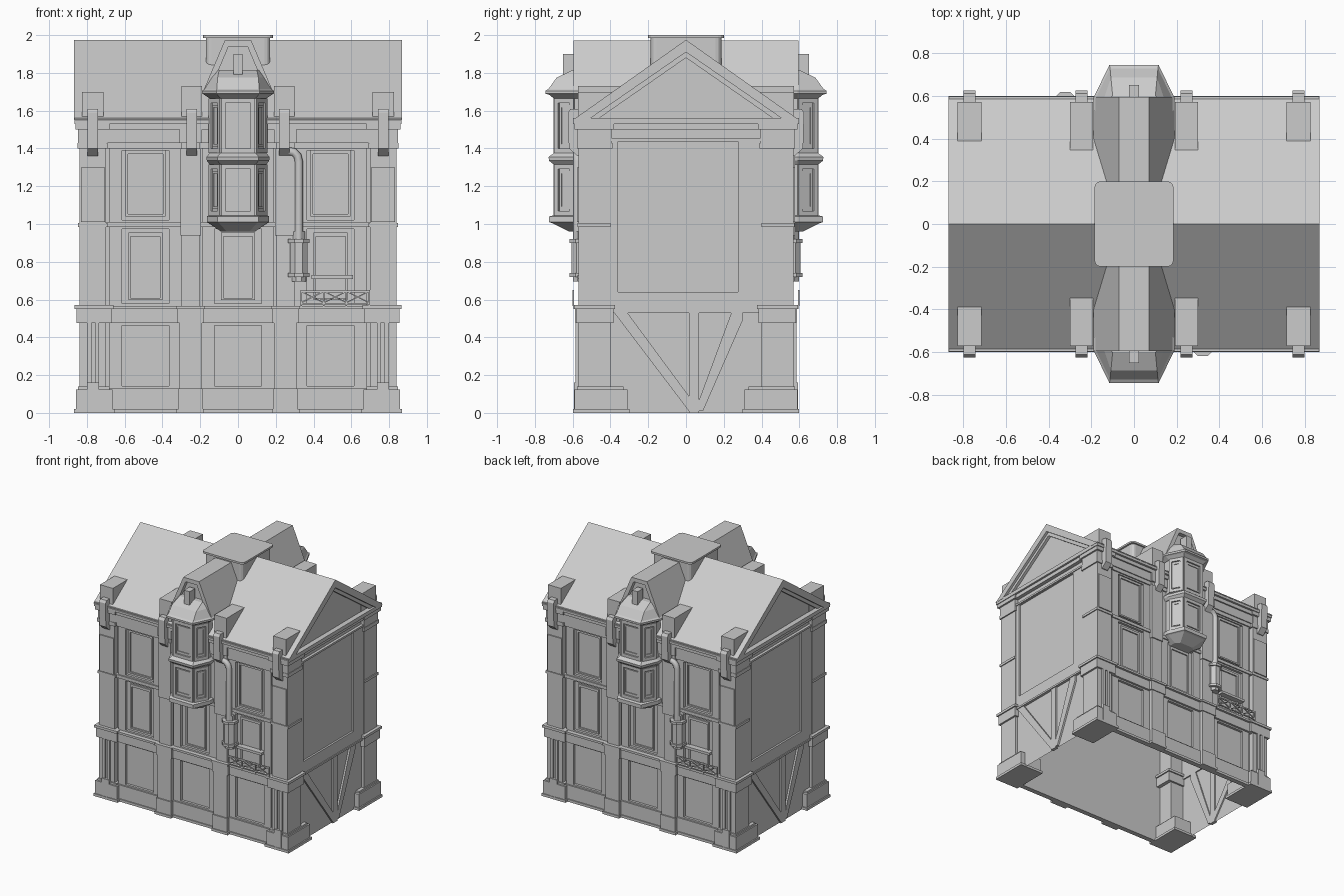
import bpy, bmesh, math
from mathutils import Matrix

if "Cube" in bpy.data.objects:
    bpy.data.objects.remove(bpy.data.objects["Cube"], do_unlink=True)

stone = bpy.data.materials.new("plain grey stone")
stone.use_nodes = True
GREY = (0.6, 0.6, 0.6, 1)
stone.diffuse_color = GREY
stone.node_tree.nodes["Principled BSDF"].inputs["Base Color"].default_value = GREY
half = []          # parts repeated by a half turn


def finish(name, bm, turn=True):
    bmesh.ops.recalc_face_normals(bm, faces=bm.faces)
    mesh = bpy.data.meshes.new(name)
    bm.to_mesh(mesh)
    bm.free()
    mesh.materials.append(stone)
    ob = bpy.data.objects.new(name, mesh)
    bpy.context.collection.objects.link(ob)
    if turn:
        half.append(ob)
    return ob


def add_box(bm, x0, x1, y0, y1, z0, z1):
    m = Matrix.Translation(((x0 + x1) / 2, (y0 + y1) / 2, (z0 + z1) / 2))
    bmesh.ops.create_cube(bm, size=1, matrix=m @ Matrix.Diagonal((x1 - x0, y1 - y0, z1 - z0, 1)))


def boxes(name, *items, turn=True):
    bm = bmesh.new()
    for b in items:
        add_box(bm, *b)
    return finish(name, bm, turn)


def frame(name, outer, inner, y0, y1):
    """Rectangular frame facing the front, from (x0, x1, z0, z1) rectangles."""
    a, b, c, d = outer
    e, f, g, h = inner
    return boxes(name, (a, e, y0, y1, c, d), (f, b, y0, y1, c, d),
                 (e, f, y0, y1, c, g), (e, f, y0, y1, h, d))


def prism(name, pts, axis, a, b, turn=True):
    """Extrude a profile along x (points y,z) or y (points x,z)."""
    bm = bmesh.new()
    put = (lambda p: (a, p[0], p[1])) if axis == "x" else (lambda p: (p[0], a, p[1]))
    face = bm.faces.new([bm.verts.new(put(p)) for p in pts])
    new = bmesh.ops.extrude_face_region(bm, geom=[face])["geom"]
    step = (b - a, 0, 0) if axis == "x" else (0, b - a, 0)
    bmesh.ops.translate(bm, vec=step, verts=[v for v in new if isinstance(v, bmesh.types.BMVert)])
    return finish(name, bm, turn)


def bay(name, rows):
    """Loft of half-hexagon rings given as (z, half width, front half width, depth)."""
    bm = bmesh.new()
    rings = []
    for z, w, f, d in rows:
        pts = [(-w, -.53), (-w, -.59), (-f, -d), (f, -d), (w, -.59), (w, -.53)]
        rings.append([bm.verts.new((x, y, z)) for x, y in pts])
    for r, s in zip(rings, rings[1:]):
        for i in range(6):
            j = (i + 1) % 6
            bm.faces.new((r[i], r[j], s[j], s[i]))
    bm.faces.new(rings[0])
    bm.faces.new(rings[-1])
    return finish(name, bm)


# Open-bottomed wall shell
bm = bmesh.new()
add_box(bm, -.82, .82, -.53, .53, 0, 1.55)
bm.faces.ensure_lookup_table()
bmesh.ops.delete(bm, geom=[f for f in bm.faces if f.calc_center_median().z < .01], context="FACES")
finish("wall_shell", bm, False)

# Main roof, gable wall and crossing dormer roof
prism("main_roof", [(-.6, 1.55), (0, 1.975), (.6, 1.55), (.52, 1.55), (0, 1.91), (-.52, 1.55)],
      "x", -.868, .868, False)
prism("gable_wall", [(-.54, 1.55), (0, 1.93), (.54, 1.55)], "x", -.825, .825, False)
prism("dormer_roof", [(-.19, 1.69), (-.07, 1.972), (.07, 1.972), (.19, 1.69)], "y", -.56, .56, False)
prism("dormer_gable_frame", [(-.19, 1.69), (-.07, 1.972), (.07, 1.972), (.19, 1.69),
                             (.155, 1.69), (.05, 1.94), (-.05, 1.94), (-.155, 1.69)], "y", -.595, -.55)
for name, w, d, z0, z1 in (("cap_body", .17, .187, 1.84, 1.985), ("cap_rim", .185, .2, 1.985, 2)):
    cap = boxes(name, (-w, w, -d, d, z0, z1), turn=False)
    bm = bmesh.new()
    bm.from_mesh(cap.data)
    upright = [e for e in bm.edges if abs(e.verts[0].co.z - e.verts[1].co.z) > .01]
    bmesh.ops.bevel(bm, geom=upright, offset=.03, segments=3, profile=.5, affect="EDGES")
    bm.to_mesh(cap.data)
    bm.free()

# Horizontal mouldings along the front
boxes("plinth", (-.83, .83, -.562, -.53, .02, .13), (-.84, .84, -.57, -.53, 0, .02))
boxes("ground_cornice", (-.84, .84, -.567, -.53, .475, .55), (-.85, .85, -.585, -.53, .55, .567))
boxes("middle_rail", (-.82, .82, -.56, -.53, .985, 1.01))
boxes("eaves_band", (-.83, .83, -.56, -.53, 1.4, 1.43), (-.835, .835, -.568, -.53, 1.43, 1.5),
      (-.85, .85, -.58, -.53, 1.5, 1.53), (-.865, .865, -.597, -.53, 1.53, 1.56))

# Panelled bays on three storeys
for cx in (-.49, 0, .49):
    for storey, z0, z1 in (("ground", .13, .475), ("first", .567, .985), ("second", 1.01, 1.4)):
        frame(storey + "_bay_frame", (cx - .19, cx + .19, z0, z1),
              (cx - .125, cx + .125, z0 + .012, z1 - .012), -.55, -.53)
        if storey != "ground":
            w, t = (.09, .05) if storey == "first" else (.105, .03)
            frame(storey + "_window_surround", (cx - w, cx + w, z0 + .03, z1 - t + .02),
                  (cx - w + .012, cx + w - .012, z0 + .042, z1 - t), -.54, -.53)

# Corner piers, wrapping round to the sides
for s in (-1, 1):
    def pier(x0, x1, y, z0, z1, yin=-.4):
        return (min(s * x0, s * x1), max(s * x0, s * x1), y, yin, z0, z1)
    boxes("corner_pier",
          pier(.7, .84, -.568, .02, 1.53),
          pier(.655, .868, -.597, 0, .02, -.3), pier(.665, .858, -.59, .02, .125, -.31),
          pier(.68, .848, -.578, .125, .14, -.33),
          pier(.67, .855, -.583, .475, .55, -.385), pier(.66, .865, -.593, .55, .57, -.375),
          pier(.69, .848, -.575, .985, 1.005), pier(.69, .85, -.577, 1.4, 1.43, -.39),
          pier(.695, .846, -.574, 1.43, 1.5, -.395), pier(.68, .86, -.59, 1.5, 1.56, -.38))
    boxes("slim_shaft", pier(.735, .755, -.585, .14, .475, -.55), pier(.775, .8, -.585, .14, .475, -.55),
          pier(.735, .8, -.593, .02, .16, -.55))
    boxes("upper_pier_panel", pier(.705, .83, -.577, 1.01, 1.3, -.55))

    # Inner pilasters
    boxes("inner_pilaster",
          pier(.2, .3, -.568, .02, 1.53, -.53), pier(.18, .325, -.597, 0, .02, -.53),
          pier(.185, .315, -.59, .02, .13, -.53), pier(.19, .31, -.58, .13, .475, -.53),
          pier(.18, .32, -.587, .475, .55, -.53), pier(.175, .325, -.595, .55, .567, -.53),
          pier(.195, .305, -.577, .94, 1.4, -.53), pier(.19, .31, -.58, 1.43, 1.5, -.53))

    # Roof blocks and hooked eaves brackets
    for x, back, top, w in ((.77, -.38, 1.7, .057), (.245, -.345, 1.73, .054)):
        boxes("roof_block", (s * x - w, s * x + w, -.572, back, 1.54, top))
        prism("eaves_bracket", [(-.55, 1.61), (-.612, 1.61), (-.625, 1.59), (-.62, 1.4), (-.575, 1.36), (-.55, 1.36)],
              "x", s * x - .028, s * x + .028)

# Projecting bay window
bay("bay_body", [(1.03, .145, .088, .69), (1.69, .145, .088, .69)])
bay("bay_foot", [(.96, .09, .06, .62), (1.005, .155, .1, .71), (1.01, .165, .108, .725),
                 (1.04, .165, .108, .725), (1.045, .155, .098, .705)])
bay("bay_middle_band", [(1.315, .15, .093, .7), (1.335, .165, .108, .725), (1.355, .168, .11, .728),
                        (1.375, .15, .093, .7)])
bay("bay_hood", [(1.665, .15, .093, .7), (1.685, .18, .11, .725), (1.69, .19, .115, .745),
                 (1.705, .19, .115, .745), (1.715, .178, .112, .728), (1.775, .14, .108, .685), (1.815, .112, .1, .6)])
boxes("hood_finial", (-.024, .024, -.65, -.58, 1.78, 1.9))
for z0, z1 in ((1.045, 1.315), (1.375, 1.665)):
    for px, py, turn, w in ((0, -.69, 0, .088), (-.1165, -.64, -60.3, .057), (.1165, -.64, 60.3, .057)):
        m = Matrix.Translation((px, py, 0)) @ Matrix.Rotation(math.radians(turn), 4, "Z")
        parts = [frame("bay_window_frame", (-w, w, z0, z1), (-w + .022, w - .022, z0 + .025, z1 - .025), -.012, .01),
                 frame("bay_window_casing", (-w + .028, w - .028, z0 + .035, z1 - .035),
                       (-w + .038, w - .038, z0 + .048, z1 - .048), -.006, .01)]
        for ob in parts:
            ob.data.transform(m)

# Rainwater pipe with its hopper
cu = bpy.data.curves.new("pipe_path", "CURVE")
cu.dimensions = "3D"
cu.bevel_depth, cu.bevel_resolution, cu.use_fill_caps = .022, 2, True
path = [(.27, 1.385), (.295, 1.38), (.315, 1.36), (.322, 1.33), (.322, .9)]
sp = cu.splines.new("POLY")
sp.points.add(len(path) - 1)
for p, (x, z) in zip(sp.points, path):
    p.co = (x, -.575, z, 1)
tmp = bpy.data.objects.new("pipe_path", cu)
bm = bmesh.new()
bm.from_mesh(tmp.to_mesh())
tmp.to_mesh_clear()
bpy.data.objects.remove(tmp)
pipe = finish("rain_pipe", bm)
for poly in pipe.data.polygons:
    poly.use_smooth = True
bm = bmesh.new()
for r, z0, z1 in ((.04, .695, .72), (.062, .72, .74), (.05, .74, .9), (.062, .9, .92), (.034, .92, .96)):
    bmesh.ops.create_cone(bm, cap_ends=True, segments=8, radius1=r, radius2=r, depth=z1 - z0,
                          matrix=Matrix.Translation((.322, -.56, (z0 + z1) / 2)) @ Matrix.Rotation(math.pi / 8, 4, "Z"))
finish("pipe_hopper", bm)

# Small balcony with crossed rails
boxes("balcony_rail", (.33, .7, -.6, -.592, .638, .648), (.33, .7, -.6, -.592, .575, .583),
      *[(x, x + .008, -.6, -.592, .567, .65) for x in (.33, .45, .57, .692)])
for x in (.334, .454, .574):
    for a, b in ((.58, .64), (.64, .58)):
        prism("balcony_cross", [(x, a), (x + .12, b), (x + .12, b + .007), (x, a + .007)], "y", -.6, -.594)
boxes("window_sill", (.39, .61, -.575, -.53, .71, .73))

# Side wall: framed field, timber struts and pediment moulding
boxes("side_field_frame", (.81, .835, -.4, -.36, .54, 1.45), (.81, .835, .275, .4, .54, 1.45),
      (.81, .835, -.36, .275, .54, .64), (.81, .835, -.36, .275, 1.438, 1.45))
boxes("side_rails", (.81, .842, -.4, .4, .53, .545), (.81, .842, -.4, .4, 1.44, 1.455),
      (.81, .85, -.55, .55, 1.5, 1.53), (.81, .866, -.59, .59, 1.53, 1.56))
boxes("side_post", (.81, .835, .015, .07, 0, .53))
prism("side_strut_left", [(-.38, .53), (-.31, .53), (.015, .09), (.015, .01)], "x", .81, .835)
prism("side_strut_right", [(.24, .53), (.3, .53), (.3, .49), (.09, .01), (.07, .01), (.07, .07)], "x", .81, .835)
prism("pediment_moulding", [(-.54, 1.56), (0, 1.935), (.54, 1.56), (.46, 1.56), (0, 1.88), (-.46, 1.56)],
      "x", .81, .848)

# Half-turn copies for the back and the other side
for ob in half:
    twin = ob.copy()
    twin.name = "rear_" + ob.name
    twin.rotation_euler.z = math.pi
    bpy.context.collection.objects.link(twin)
